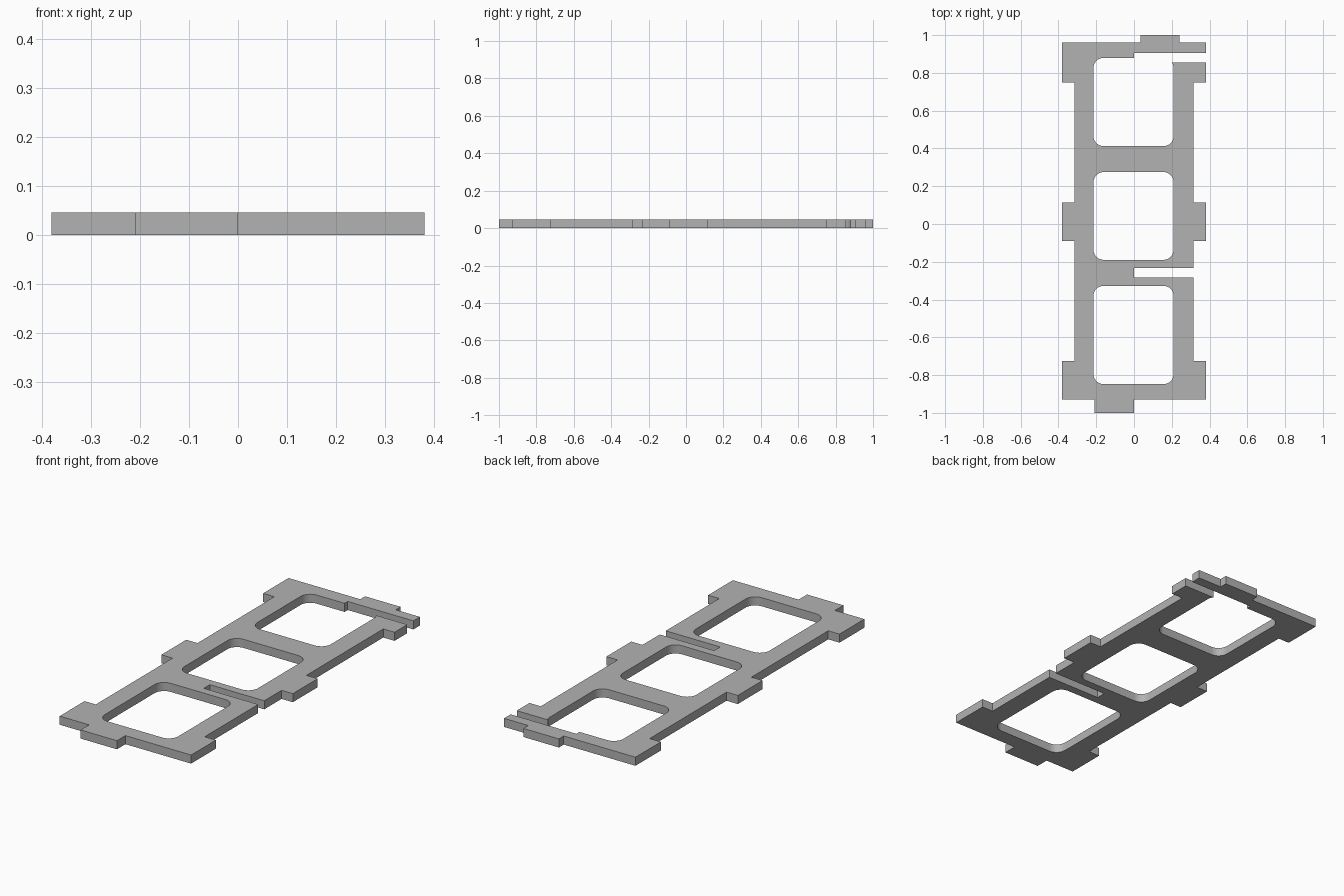
import bpy, bmesh, math
from mathutils import Vector

THICKNESS = 0.045
CORNER = 0.055          # window corner radius
LEFT, RIGHT = -0.215, 0.21   # window sides
SIDE, TAB = 0.315, 0.38      # plate edge and tab reach
TABS = [(-0.93, -0.725), (-0.09, 0.115), (0.75, 0.96)]

if "Cube" in bpy.data.objects:
    bpy.data.objects.remove(bpy.data.objects["Cube"], do_unlink=True)


def arc(cx, cy, start, sweep, steps=8):
    """Points of a rounded window corner, angles in degrees."""
    angles = [math.radians(start + sweep * i / steps) for i in range(steps + 1)]
    return [(cx + CORNER * math.cos(a), cy + CORNER * math.sin(a)) for a in angles]


def rounded_window(low, high):
    l, r, b, t = LEFT + CORNER, RIGHT - CORNER, low + CORNER, high - CORNER
    return arc(r, t, 0, 90) + arc(l, t, 90, 90) + arc(l, b, 180, 90) + arc(r, b, 270, 90)


def tab(low, high, sign):
    return [(sign * SIDE, low), (sign * TAB, low), (sign * TAB, high), (sign * SIDE, high)]


def plate_outline():
    bottom, middle, top = TABS
    # Bottom tongue and right-hand edge with the narrow middle slot
    pts = [(-0.21, bottom[0]), (-0.21, -1), (0, -1), (0, bottom[0])]
    pts += tab(*bottom, 1)[1:]
    pts += [(SIDE, -0.283), (0, -0.283), (0, -0.233), (SIDE, -0.233)]
    pts += tab(*middle, 1)
    # Upper right arm, then around the open top window
    pts += tab(top[0], 0.855, 1)[:3]
    pts += [(0.2, 0.855)]
    pts += [p for p in arc(RIGHT - CORNER, 0.825, 45, -45) if p[0] > 0.201]
    pts += arc(RIGHT - CORNER, 0.412 + CORNER, 0, -90)
    pts += arc(LEFT + CORNER, 0.412 + CORNER, 270, -90)
    pts += arc(LEFT + CORNER, 0.88 - CORNER, 180, -90)
    # Top slot and top tongue
    pts += [(0, 0.88), (0, 0.906), (TAB, 0.906), (TAB, top[1])]
    pts += [(0.24, top[1]), (0.24, 1), (0.035, 1), (0.035, top[1])]
    # Left-hand edge
    pts += tab(*top, -1)[:0:-1] + [(-SIDE, top[0])]
    pts.remove((-SIDE, top[1]))
    pts += tab(*middle, -1)[::-1]
    pts += tab(*bottom, -1)[:0:-1]
    return pts


# Fill the outline around its closed windows and thicken it
bm = bmesh.new()
for loop in (plate_outline(), rounded_window(-0.19, 0.275), rounded_window(-0.848, -0.327)):
    verts = [bm.verts.new((x, y, 0)) for x, y in loop]
    for a, b in zip(verts, verts[1:] + verts[:1]):
        bm.edges.new((a, b))
bmesh.ops.triangle_fill(bm, use_beauty=True, edges=bm.edges[:], normal=Vector((0, 0, 1)))
grown = bmesh.ops.extrude_face_region(bm, geom=bm.faces[:], use_keep_orig=True)["geom"]
bmesh.ops.translate(bm, vec=(0, 0, THICKNESS),
                    verts=[v for v in grown if isinstance(v, bmesh.types.BMVert)])
bmesh.ops.recalc_face_normals(bm, faces=bm.faces[:])
mesh = bpy.data.meshes.new("frame_plate")
bm.to_mesh(mesh)
bm.free()
plate = bpy.data.objects.new("frame_plate", mesh)
bpy.context.collection.objects.link(plate)

# Plain grey finish
grey = bpy.data.materials.new("plain grey")
grey.use_nodes = True
colour = (0.45, 0.45, 0.45, 1)
grey.diffuse_color = colour
grey.node_tree.nodes["Principled BSDF"].inputs["Base Color"].default_value = colour
mesh.materials.append(grey)

# Smooth the window corners, keep the edges sharp
bpy.ops.object.select_all(action="DESELECT")
plate.select_set(True)
bpy.context.view_layer.objects.active = plate
bpy.ops.object.shade_smooth_by_angle(angle=math.radians(30))
